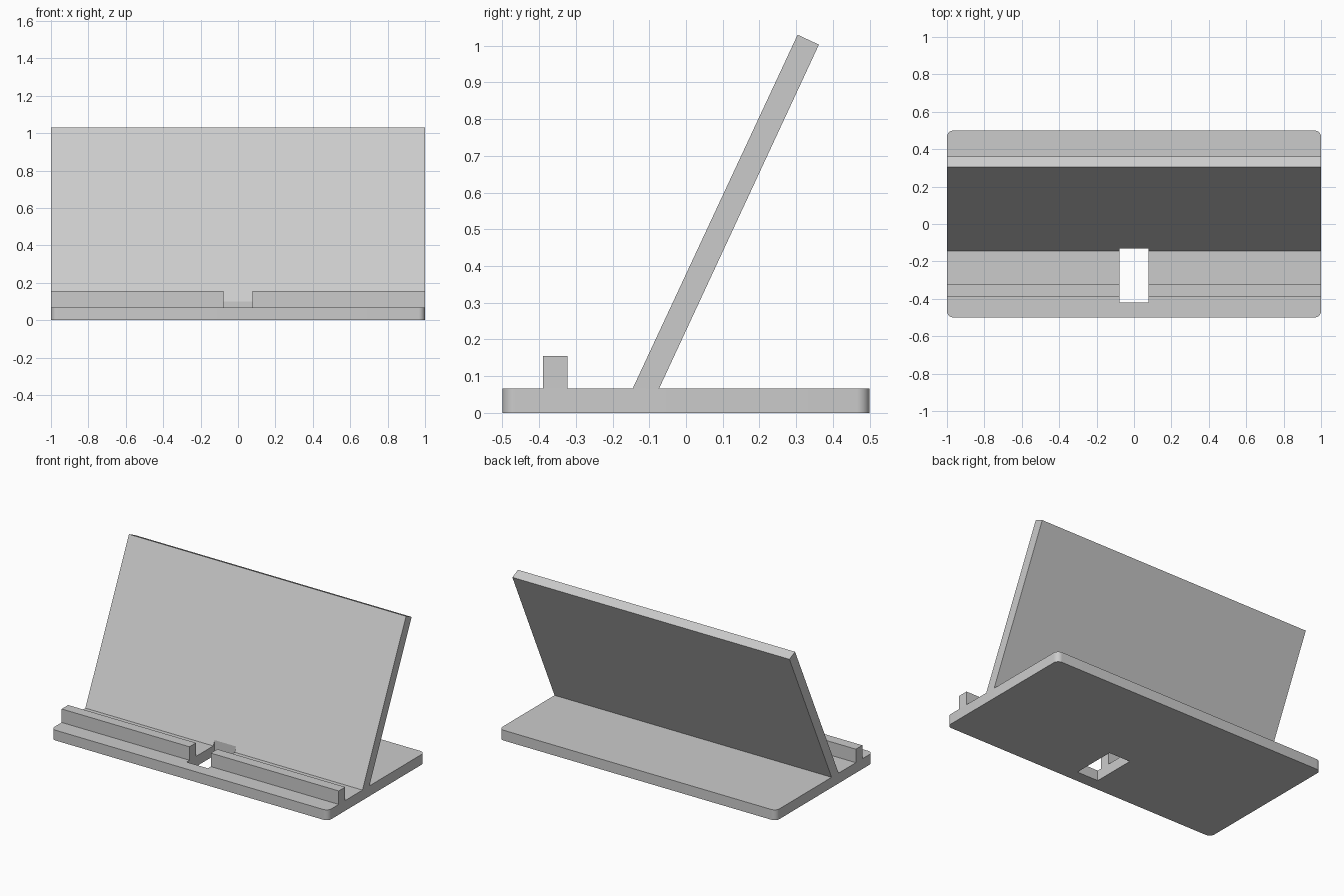
import bpy
import bmesh
import math

cube = bpy.data.objects.get("Cube")
if cube:
    bpy.data.objects.remove(cube, do_unlink=True)

GREY = (0.6, 0.6, 0.6, 1.0)
grey = bpy.data.materials.new("light grey")
grey.use_nodes = True
grey.diffuse_color = GREY
grey.node_tree.nodes["Principled BSDF"].inputs["Base Color"].default_value = GREY

BASE_TOP = 0.067
SLOT = 0.077  # half width of the cable slot


def extrude_x(name, profile, x0, x1):
    """Extrude a closed (y, z) profile from x0 to x1."""
    bm = bmesh.new()
    face = bm.faces.new([bm.verts.new((x0, y, z)) for y, z in profile])
    moved = bmesh.ops.extrude_face_region(bm, geom=[face])["geom"]
    verts = [v for v in moved if isinstance(v, bmesh.types.BMVert)]
    bmesh.ops.translate(bm, verts=verts, vec=(x1 - x0, 0, 0))
    bmesh.ops.recalc_face_normals(bm, faces=bm.faces)
    mesh = bpy.data.meshes.new(name)
    bm.to_mesh(mesh)
    bm.free()
    mesh.materials.append(grey)
    obj = bpy.data.objects.new(name, mesh)
    bpy.context.collection.objects.link(obj)
    return obj


def box(name, x0, x1, y0, y1, z0, z1):
    return extrude_x(name, [(y0, z0), (y1, z0), (y1, z1), (y0, z1)], x0, x1)


def activate(obj):
    bpy.ops.object.select_all(action="DESELECT")
    obj.select_set(True)
    bpy.context.view_layer.objects.active = obj


# Base plate with rounded vertical corners
base = box("base_plate", -1, 1, -0.5, 0.5, 0, BASE_TOP)
bm = bmesh.new()
bm.from_mesh(base.data)
corners = [e for e in bm.edges
           if abs(e.verts[0].co.z - e.verts[1].co.z) > 0.01]
bmesh.ops.bevel(bm, geom=corners, offset=0.035, segments=8,
                profile=0.5, affect="EDGES")
bm.to_mesh(base.data)
bm.free()

# Leaning back rest, sunk slightly into the base
lean = 0.465
foot = 0.03
drop = (BASE_TOP - foot) * lean
back_rest = extrude_x("back_rest", [
    (-0.145 - drop, foot), (-0.073 - drop, foot),
    (0.362, 1.003), (0.304, 1.03)], -1, 1)

# Front lip in two halves, leaving a gap for the cable
for name, x0, x1 in (("right_lip", -1, -SLOT), ("left_lip", SLOT, 1)):
    box(name, x0, x1, -0.39, -0.323, BASE_TOP, 0.155)

# Cable slot through the base and the foot of the back rest
cutter = box("slot_cutter", -SLOT, SLOT, -0.42, -0.13, -0.1, 0.3)
cutter.hide_render = True
for obj in (base, back_rest):
    mod = obj.modifiers.new("slot", "BOOLEAN")
    mod.operation = "DIFFERENCE"
    mod.solver = "EXACT"
    mod.object = cutter
    activate(obj)
    bpy.ops.object.modifier_apply(modifier=mod.name)
bpy.data.objects.remove(cutter, do_unlink=True)

# Smooth the rounded corners only
activate(base)
bpy.ops.object.shade_smooth_by_angle(angle=math.radians(30))
